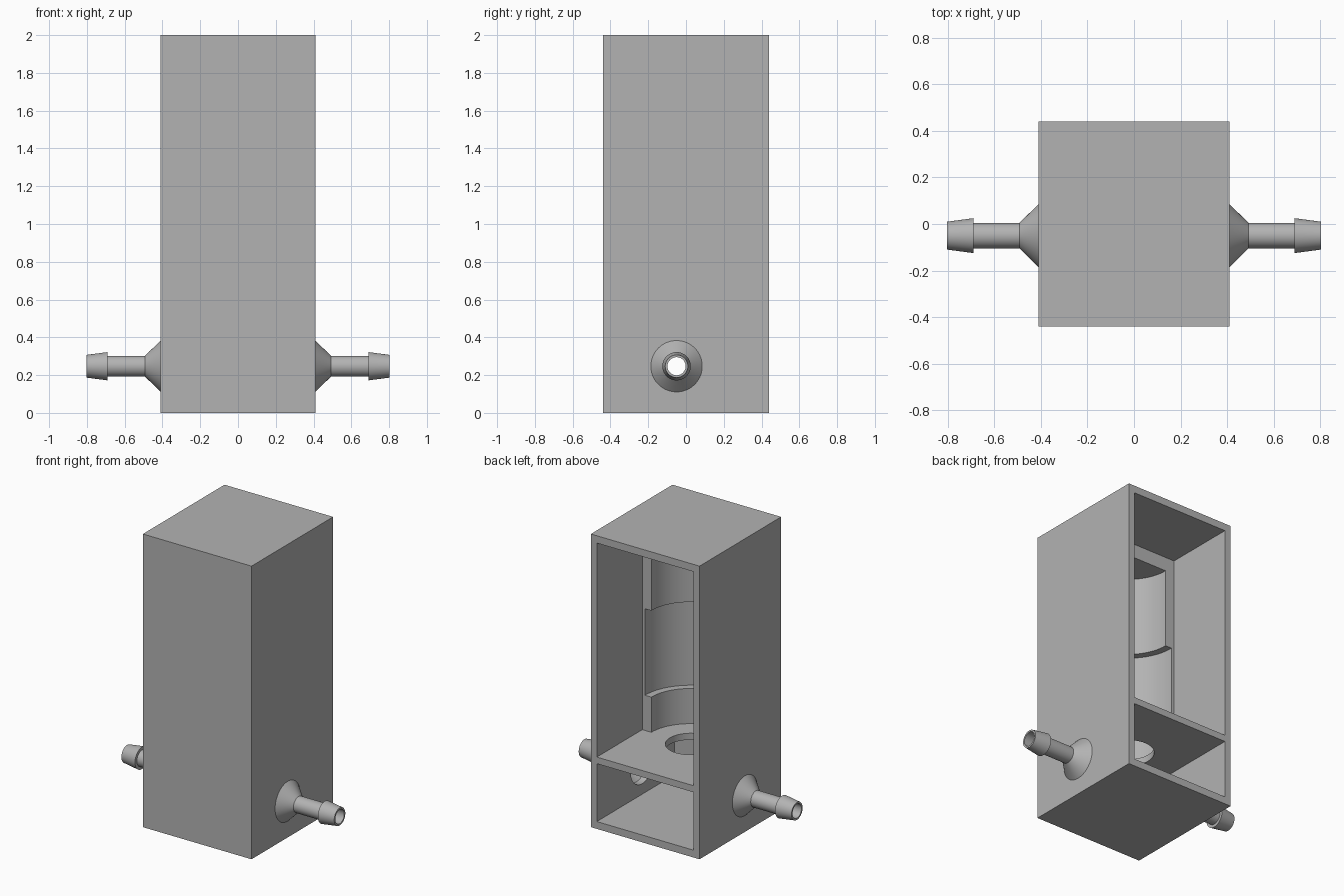
import bpy, bmesh, math
from mathutils import Matrix, Vector

if "Cube" in bpy.data.objects:
    bpy.data.objects.remove(bpy.data.objects["Cube"], do_unlink=True)

grey = bpy.data.materials.new("plain_grey")
grey.use_nodes = True
COLOUR = (0.45, 0.45, 0.45, 1)
grey.diffuse_color = COLOUR
grey.node_tree.nodes["Principled BSDF"].inputs["Base Color"].default_value = COLOUR

AXIS_Y = -0.05      # shared axis of the bore and the hose fittings
PORT_Z = 0.247
WALL = 0.41         # half width of the housing
INNER = 0.365       # half width of the cavities


def finish(name, bm):
    bmesh.ops.recalc_face_normals(bm, faces=bm.faces)
    mesh = bpy.data.meshes.new(name)
    bm.to_mesh(mesh)
    bm.free()
    mesh.materials.append(grey)
    ob = bpy.data.objects.new(name, mesh)
    bpy.context.collection.objects.link(ob)
    return ob


def box(name, x, y0, y1, z0, z1):
    bm = bmesh.new()
    size = Matrix.Diagonal((2 * x, y1 - y0, z1 - z0, 1))
    place = Matrix.Translation((0, (y0 + y1) / 2, (z0 + z1) / 2))
    bmesh.ops.create_cube(bm, size=1, matrix=place @ size)
    return finish(name, bm)


def cylinder(name, r, length, centre, turn=Matrix()):
    bm = bmesh.new()
    bmesh.ops.create_cone(bm, cap_ends=True, segments=72, radius1=r, radius2=r,
                          depth=length, matrix=Matrix.Translation(centre) @ turn)
    return finish(name, bm)


def upright(name, r, z0, z1):
    return cylinder(name, r, z1 - z0, (0, AXIS_Y, (z0 + z1) / 2))


def smooth(ob):
    bpy.ops.object.select_all(action='DESELECT')
    ob.select_set(True)
    bpy.context.view_layer.objects.active = ob
    bpy.ops.object.shade_smooth_by_angle(angle=math.radians(25))


# Housing: solid block, hollowed from the back
housing = box("housing", WALL, -0.44, 0.44, 0, 2)
cutters = [
    box("upper_cavity_cutter", INNER, AXIS_Y, 0.6, 0.49, 1.95),
    box("lower_cavity_cutter", INNER, -0.395, 0.6, 0.05, 0.445),
    upright("bore_cutter", 0.297, 0.49, 1.855),
    upright("wide_bore_cutter", 0.345, 0.73, 1.32),
    upright("shelf_hole_cutter", 0.157, 0.4, 0.6),
    cylinder("port_cutter", 0.125, 1.2, (0, AXIS_Y, PORT_Z),
             Matrix.Rotation(math.pi / 2, 4, 'Y')),
]
bpy.context.view_layer.objects.active = housing
for cutter in cutters:
    cut = housing.modifiers.new(cutter.name, 'BOOLEAN')
    cut.operation = 'DIFFERENCE'
    cut.solver = 'EXACT'
    cut.object = cutter
    bpy.ops.object.modifier_apply(modifier=cut.name)
    bpy.data.objects.remove(cutter, do_unlink=True)
smooth(housing)

# Hose fittings: flared base, pipe and barb around an open bore (x, radius)
PROFILE = [(0.41, 0.136), (0.492, 0.055), (0.69, 0.055), (0.69, 0.075),
           (0.803, 0.06), (0.803, 0.048), (0.487, 0.048), (0.41, 0.125)]


def fitting(name, side):
    bm = bmesh.new()
    ring = [bm.verts.new((side * x, AXIS_Y, PORT_Z + r)) for x, r in PROFILE]
    edges = [bm.edges.new((a, b)) for a, b in zip(ring, ring[1:] + ring[:1])]
    bmesh.ops.spin(bm, geom=ring + edges, cent=Vector((0, AXIS_Y, PORT_Z)),
                   axis=(1, 0, 0), angle=math.tau, steps=72)
    bmesh.ops.remove_doubles(bm, verts=bm.verts, dist=0.0001)
    smooth(finish(name, bm))


fitting("left_hose_fitting", 1)
fitting("right_hose_fitting", -1)
